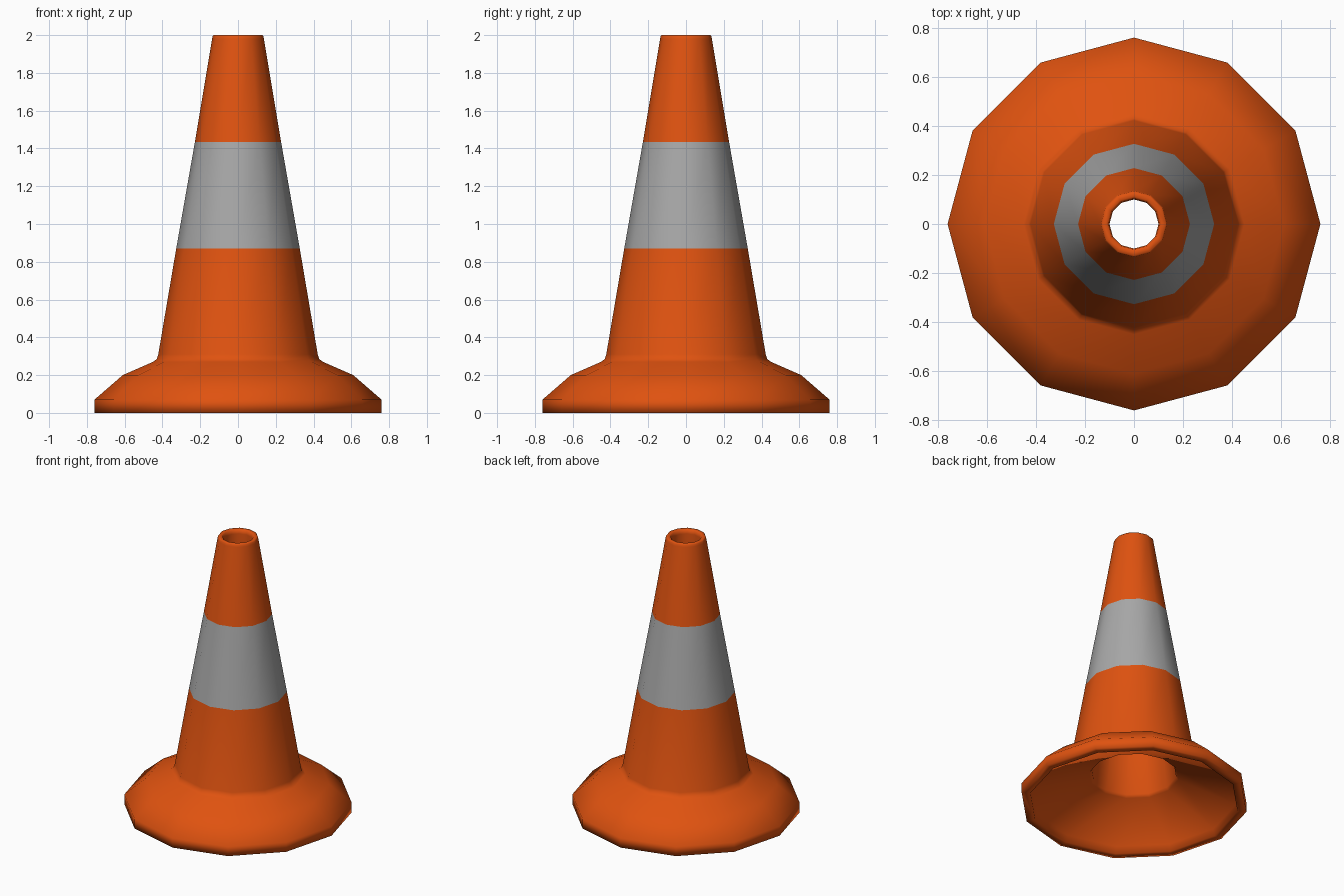
import bpy, bmesh
from math import cos, sin, tau

cube = bpy.data.objects.get("Cube")
if cube:
    bpy.data.objects.remove(cube, do_unlink=True)

SIDES = 12


def make_material(name, rgb):
    mat = bpy.data.materials.new(name)
    mat.use_nodes = True
    mat.diffuse_color = (*rgb, 1)
    mat.node_tree.nodes["Principled BSDF"].inputs["Base Color"].default_value = (*rgb, 1)
    return mat


orange = make_material("safety orange", (0.74, 0.085, 0.005))
grey = make_material("reflective grey", (0.39, 0.39, 0.39))

# Outer wall from the foot to the top, then the lip and the hollow inside
outer = [(0.76, 0), (0.76, 0.07), (0.61, 0.2), (0.45, 0.27), (0.43, 0.285),
         (0.422, 0.31), (0.327, 0.87), (0.228, 1.435), (0.137, 1.98), (0.134, 1.995)]
lip = [(0.13, 2), (0.112, 2), (0.104, 1.995)]
inner = [(0.1, 1.97), (0.285, 0.22), (0.3, 0.2), (0.69, 0.05), (0.7, 0)]
profile = outer + lip + inner
stripe = outer.index((0.327, 0.87))

# Lathe the closed profile around the z axis
bm = bmesh.new()
rings = [[bm.verts.new((r * cos(tau * i / SIDES), r * sin(tau * i / SIDES), z))
          for i in range(SIDES)] for r, z in profile]
for k, ring in enumerate(rings):
    above = rings[(k + 1) % len(rings)]
    for i in range(SIDES):
        j = (i + 1) % SIDES
        face = bm.faces.new((ring[i], ring[j], above[j], above[i]))
        face.smooth = True
        face.material_index = int(k == stripe)   # reflective band
bmesh.ops.recalc_face_normals(bm, faces=bm.faces)

mesh = bpy.data.meshes.new("traffic_cone")
bm.to_mesh(mesh)
bm.free()
mesh.materials.append(orange)
mesh.materials.append(grey)
cone = bpy.data.objects.new("traffic_cone", mesh)
bpy.context.collection.objects.link(cone)
